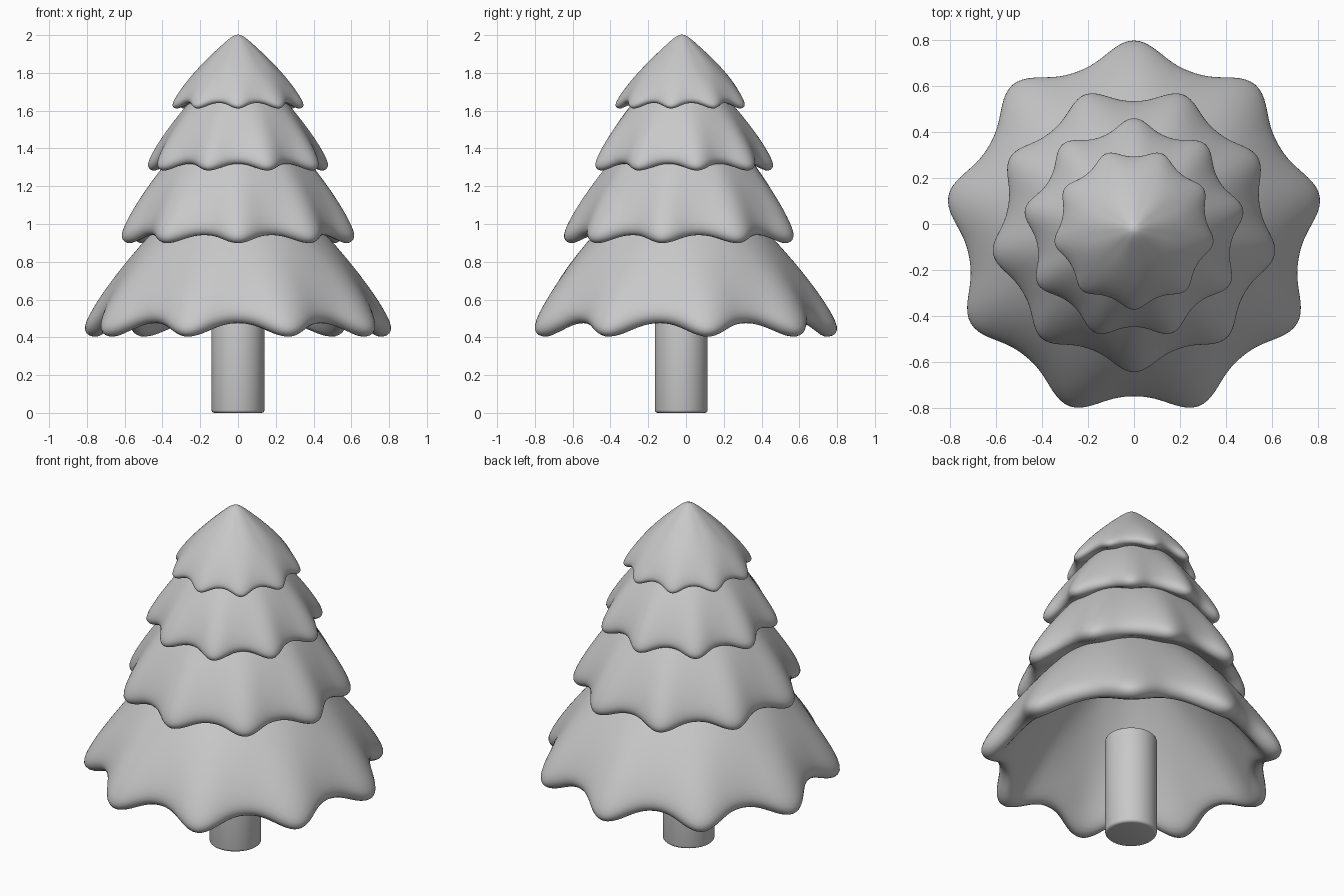
import bpy, bmesh, math

if "Cube" in bpy.data.objects:
    bpy.data.objects.remove(bpy.data.objects["Cube"])

CENTRE_Y = -0.022
POINTS = 9          # drooping branch tips per tier
SEGMENTS = 108

grey = bpy.data.materials.new("plain grey")
grey.diffuse_color = (0.58, 0.58, 0.58, 1)
grey.use_nodes = True
grey.node_tree.nodes["Principled BSDF"].inputs["Base Color"].default_value = grey.diffuse_color

# Shared tier profile: radius fraction, height fraction (apex, slope, rounded lip)
OUTER = [(0.08, 0.98), (0.18, 0.91), (0.30, 0.813), (0.45, 0.69), (0.60, 0.557),
         (0.75, 0.412), (0.88, 0.265), (0.96, 0.155), (1.0, 0.085), (1.012, 0.035),
         (0.985, 0.0), (0.93, -0.012)]
# Undersides: shallow for the upper tiers, deep hollow for the bottom skirt
SHALLOW = [(0.87, 0.015), (0.58, 0.10), (0.18, 0.15)]
HOLLOW = [(0.88, 0.015), (0.83, 0.08), (0.75, 0.19), (0.60, 0.375), (0.40, 0.58), (0.15, 0.79)]


def finish(bm, name):
    bmesh.ops.recalc_face_normals(bm, faces=bm.faces)
    mesh = bpy.data.meshes.new(name)
    bm.to_mesh(mesh)
    bm.free()
    mesh.materials.append(grey)
    obj = bpy.data.objects.new(name, mesh)
    bpy.context.collection.objects.link(obj)
    obj.location.y = CENTRE_Y
    return obj


def smooth(obj):
    bpy.ops.object.select_all(action='DESELECT')
    obj.select_set(True)
    bpy.context.view_layer.objects.active = obj
    bpy.ops.object.shade_smooth_by_angle(angle=math.radians(50))


def tier(name, radius, low, height, flute, droop, phase, under):
    """Scalloped cone whose fluting grows towards the rim."""
    bm = bmesh.new()
    rings = []
    for f, h in OUTER + under:
        ring = []
        for i in range(SEGMENTS):
            a = 2 * math.pi * i / SEGMENTS
            t = POINTS * (a - phase)
            wave = math.cos(t) + 0.14 * (math.cos(2 * t) - 1)   # tips sharper than valleys
            r = radius * f * (1 + flute * f ** 1.6 * wave)
            z = low + height * h - droop * f * f * wave
            ring.append(bm.verts.new((r * math.cos(a), r * math.sin(a), z)))
        rings.append(ring)
    top = bm.verts.new((0, 0, low + height))
    bottom = bm.verts.new((0, 0, low + height * (under[-1][1] + 0.01)))
    for i in range(SEGMENTS):
        j = (i + 1) % SEGMENTS
        for a, b in zip(rings, rings[1:]):
            bm.faces.new((a[i], a[j], b[j], b[i]))
        bm.faces.new((top, rings[0][i], rings[0][j]))
        bm.faces.new((bottom, rings[-1][j], rings[-1][i]))
    obj = finish(bm, name)
    sub = obj.modifiers.new("rounding", 'SUBSURF')
    sub.levels = sub.render_levels = 1
    for p in obj.data.polygons:
        p.use_smooth = True


# Foliage tiers, alternate ones turned half a scallop
UP, DOWN = math.pi / 2, -math.pi / 2
tier("bottom_tier", 0.772, 0.444, 0.905, 0.062, 0.042, UP, HOLLOW)
tier("lower_middle_tier", 0.588, 0.924, 0.785, 0.058, 0.025, DOWN, SHALLOW)
tier("upper_middle_tier", 0.453, 1.304, 0.585, 0.064, 0.021, UP, SHALLOW)
tier("top_tier", 0.332, 1.628, 0.376, 0.054, 0.017, DOWN, SHALLOW)

# Trunk with softened edges, ending inside the hollow skirt
HEIGHT = 0.59
bm = bmesh.new()
bmesh.ops.create_cone(bm, cap_ends=True, segments=48, radius1=0.14, radius2=0.14, depth=HEIGHT)
bmesh.ops.translate(bm, vec=(0, -0.003, HEIGHT / 2), verts=bm.verts)
rims = [e for e in bm.edges if abs(e.verts[0].co.z - e.verts[1].co.z) < 0.01]
bmesh.ops.bevel(bm, geom=rims, offset=0.015, segments=3, profile=0.5, affect='EDGES')
smooth(finish(bm, "trunk"))
